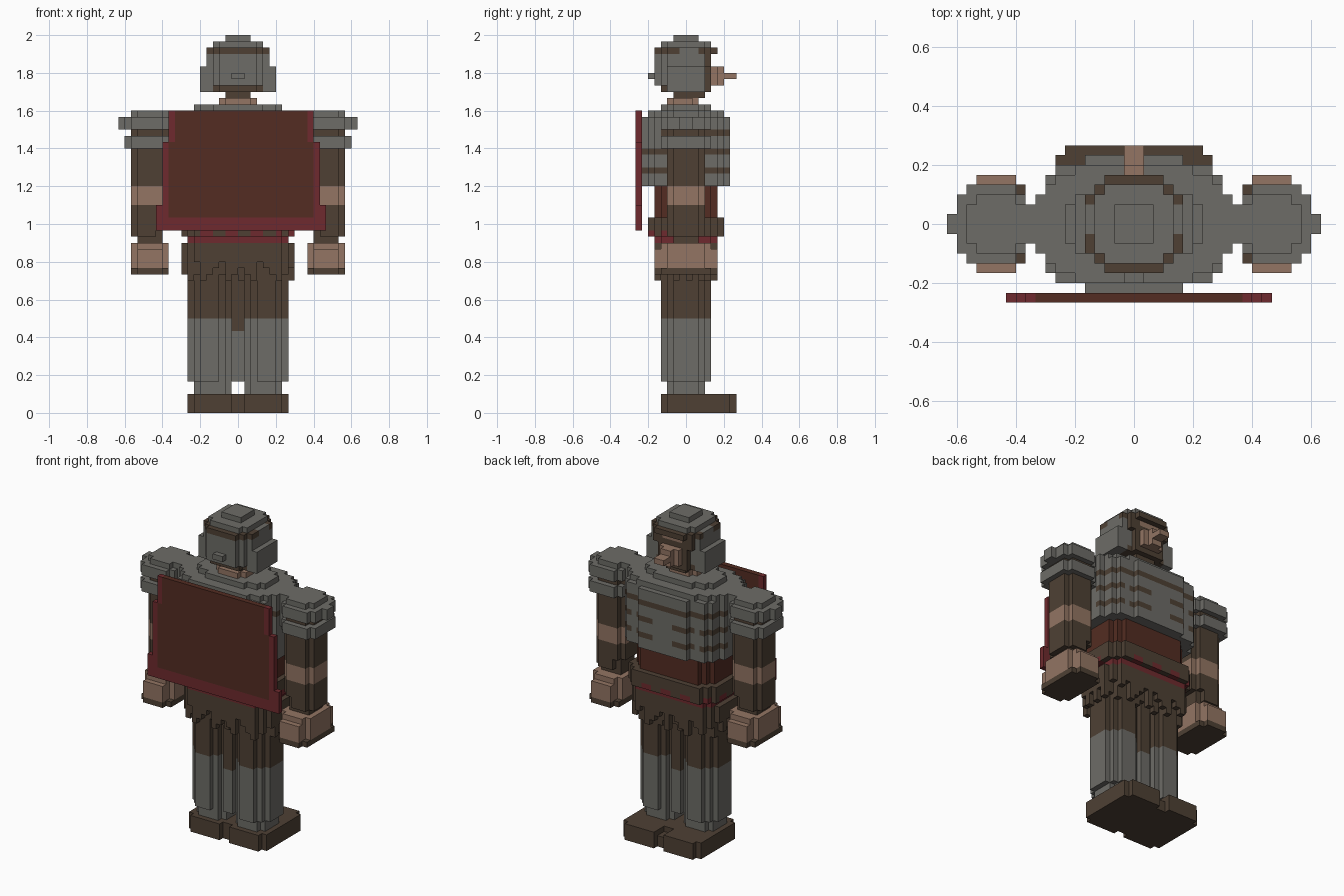
import bpy, bmesh

cube = bpy.data.objects.get("Cube")
if cube:
    bpy.data.objects.remove(cube)

V = 1 / 30  # block size


def material(name, rgb):
    lin = [((c / 255 + 0.055) / 1.055) ** 2.4 for c in rgb] + [1]
    m = bpy.data.materials.new(name)
    m.use_nodes = True
    m.diffuse_color = lin
    bsdf = m.node_tree.nodes["Principled BSDF"]
    bsdf.inputs["Base Color"].default_value = lin
    bsdf.inputs["Roughness"].default_value = 0.9
    return m


GREY, BROWN, SKIN, RED, MAROON = range(5)
MATS = [material("steel grey", (109, 108, 103)), material("dark leather", (78, 64, 52)),
        material("skin", (147, 117, 99)), material("cloth red", (110, 42, 46)),
        material("cloth maroon", (83, 44, 34))]


def slab(x0, x1, y0, y1, z0, z1, cut=0):
    """Block of cells whose vertical corners are stepped off by cut cells."""
    return {(i, j, k) for i in range(x0, x1) for j in range(y0, y1) for k in range(z0, z1)
            if min(i - x0, x1 - 1 - i) + min(j - y0, y1 - 1 - j) >= cut}


def rounded(hx, hy, z0, z1):
    """Layer with a rounded, stepped outline."""
    return {(i, j, k) for (i, j, k) in slab(-hx, hx, -hy, hy, z0, z1)
            if abs((i + 0.5) / hx) ** 2.6 + abs((j + 0.5) / hy) ** 2.6 <= 1.02}


def mirror(cells):
    return {(-i - 1, j, k) for i, j, k in cells}


def both(cells):
    return cells | mirror(cells)


def build(name, cells, rule):
    """Skin a set of cells with outward quads, coloured by the rule."""
    bm, verts = bmesh.new(), {}

    def vert(p):
        if p not in verts:
            verts[p] = bm.verts.new([c * V for c in p])
        return verts[p]

    for c in cells:
        for axis in range(3):
            u, w = (axis + 1) % 3, (axis + 2) % 3
            for side in (0, 1):
                n = list(c)
                n[axis] += 2 * side - 1
                if tuple(n) in cells:
                    continue
                ring = []
                for du, dw in ((0, 0), (1, 0), (1, 1), (0, 1)):
                    p = list(c)
                    p[axis] += side
                    p[u] += du
                    p[w] += dw
                    ring.append(vert(tuple(p)))
                f = bm.faces.new(ring if side else ring[::-1])
                f.material_index = rule(*c) if callable(rule) else rule
    mesh = bpy.data.meshes.new(name)
    bm.to_mesh(mesh)
    bm.free()
    for m in MATS:
        mesh.materials.append(m)
    bpy.context.collection.objects.link(bpy.data.objects.new(name, mesh))


# Boots on a common sole, notched between the feet
boots = slab(-8, 8, -4, 8, 0, 3, 1) - slab(-1, 1, 7, 8, 0, 3) - slab(-1, 1, -4, -3, 0, 3)
boots -= slab(-1, 1, 5, 8, 2, 3)
build("boots", boots, BROWN)

# Legs: grey greaves below, leather trousers above with a ragged edge
legs = both(slab(1, 7, -3, 3, 3, 6, 1) | slab(1, 8, -4, 4, 5, 27, 2) | slab(0, 1, -3, 3, 5, 27))
build("legs", legs, lambda i, j, k: BROWN if k >= (13 if i in (-1, 0) else 15) else GREY)

# Tattered tunic hem hanging around the thighs
hem = {c for c in slab(-9, 9, -5, 5, 21, 27, 2)
       if c[2] >= 21 + (abs(c[0]) * 3 + abs(c[1]) * 2) % 4} | slab(-9, 9, -5, 5, 24, 27, 2)
build("tunic_hem", hem - legs, BROWN)

# Red fringe, belt and waist cloth
build("fringe", slab(-8, 8, -5, 5, 27, 28, 1) | slab(-9, 9, -6, 6, 28, 29, 2),
      lambda i, j, k: RED if k == 27 or (i + j) % 4 < 2 else BROWN)
build("belt", slab(-9, 9, -6, 6, 29, 31, 2), BROWN)
build("waist", slab(-8, 8, -5, 5, 31, 36, 2), MAROON)

# Ribbed chest armour
chest = rounded(9, 6, 36, 37) | rounded(10, 7, 36, 47) | rounded(10, 6, 47, 48) | rounded(7, 4, 48, 49)


def ribs(i, j, k):
    if k == 44 and j > -5:
        return BROWN
    if k in (38, 41) and (2 <= abs(i + 0.5) < 6 or abs(i + 0.5) > 7) and (j > 1 or j < -3):
        return BROWN
    return GREY


build("chest_armour", chest, ribs)

# Arms, hands and shoulder pads
arm = slab(11, 17, -3, 3, 30, 45, 1) | slab(12, 17, -3, 3, 28, 30, 1) | slab(12, 16, -2, 2, 27, 28)
hand = slab(11, 17, -4, 4, 23, 27, 1) | slab(12, 16, -5, 5, 23, 26) | slab(11, 17, -5, 5, 22, 23, 1)
pad = (slab(11, 18, -4, 4, 42, 44, 1) | slab(11, 18, -4, 4, 45, 47, 1) | slab(18, 19, -1, 1, 45, 47)
       | slab(11, 17, -3, 3, 47, 48, 1) | slab(10, 11, -2, 2, 42, 48))
for side, flip in (("left", lambda c: c), ("right", mirror)):
    build(side + "_arm", flip(arm - pad), lambda i, j, k: SKIN if 33 <= k < 36 else BROWN)
    build(side + "_hand", flip(hand), lambda i, j, k: BROWN if k == 22 else SKIN)
    build(side + "_shoulder_pad", flip(pad), GREY)

# Cape: stepped panel, red border on the sides and bottom
cape = slab(-13, 14, -8, -7, 29, 33) | slab(-12, 13, -8, -7, 33, 43) | slab(-11, 12, -8, -7, 43, 48)


def cape_rule(i, j, k):
    inner = {(i - 1, j, k), (i + 1, j, k)} <= cape and -12 < i < 12 and k >= 31
    return MAROON if inner else RED


build("cape", cape, cape_rule)

# Neck
build("neck", slab(-3, 3, -3, 2, 49, 50, 1) | slab(-2, 2, -2, 3, 50, 51),
      lambda i, j, k: SKIN if k == 49 else BROWN)

# Face with beard, brow and long nose
face = slab(-3, 3, 0, 4, 51, 57) | slab(-2, 2, 4, 5, 52, 55)
face |= slab(-1, 1, 5, 6, 52, 55) | slab(-1, 1, 6, 8, 53, 54)


def face_rule(i, j, k):
    if j >= 4:
        return SKIN
    return BROWN if k < 52 or k == 55 or i in (-3, 2) else SKIN


build("face", face, face_rule)

# Helmet with cheek guards, open face and a dark band front and back
helmet = rounded(5, 5, 52, 58) | rounded(4, 4, 51, 52) | rounded(4, 4, 58, 59) | slab(-2, 2, -2, 2, 59, 60)
helmet = {c for c in helmet if c[1] < 3 or c[2] >= 55}
helmet |= both(slab(5, 6, -3, 3, 51, 55) | slab(4, 5, -3, 3, 51, 57)) | slab(-1, 1, -6, -5, 53, 54)
helmet -= slab(-3, 3, 0, 5, 51, 57)


def helmet_rule(i, j, k):
    if k == 57 and (j >= 2 or j < -1):
        return BROWN
    if k in (55, 56) and j >= 3:
        return BROWN
    if k == 51 and -4 <= i < 4:
        return BROWN
    return GREY


build("helmet", helmet, helmet_rule)
